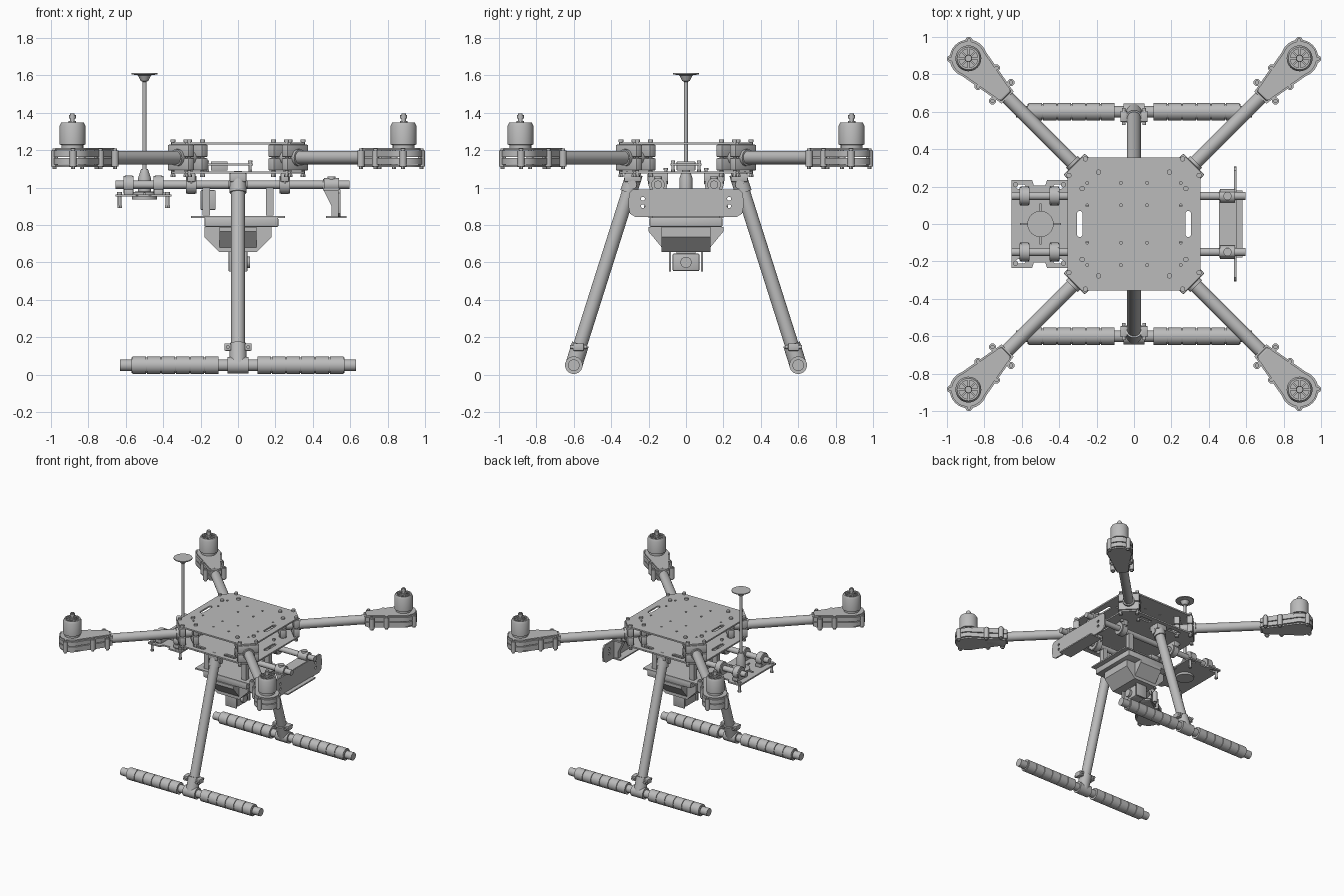
import bpy, bmesh
from math import pi, sin, cos, radians
from mathutils import Matrix, Vector

if "Cube" in bpy.data.objects:
    bpy.data.objects.remove(bpy.data.objects["Cube"])

grey = bpy.data.materials.new("plain grey")
grey.use_nodes = True
grey.diffuse_color = (.5, .5, .5, 1)
grey.node_tree.nodes["Principled BSDF"].inputs["Base Color"].default_value = grey.diffuse_color

WORLD = Matrix.Identity(4)
SIDES = (-1, 1)
CORNERS = [(sx, sy) for sx in SIDES for sy in SIDES]
# Profile planes: facing +x (drawn in y, z) and facing -y (drawn in x, z)
FACING_X = Matrix.Rotation(pi / 2, 4, 'Z') @ Matrix.Rotation(pi / 2, 4, 'X')
FACING_Y = Matrix.Rotation(pi / 2, 4, 'X')


def finish(name, bm, frame):
    bmesh.ops.transform(bm, matrix=frame, verts=bm.verts)
    bmesh.ops.recalc_face_normals(bm, faces=bm.faces)
    mesh = bpy.data.meshes.new(name)
    bm.to_mesh(mesh)
    bm.free()
    mesh.materials.append(grey)
    mesh.shade_smooth()
    mesh.set_sharp_from_angle(angle=radians(35))
    bpy.context.collection.objects.link(bpy.data.objects.new(name, mesh))


def box(name, center, size, frame=WORLD, bevel=0):
    bm = bmesh.new()
    bmesh.ops.create_cube(bm, size=1)
    for vert in bm.verts:
        vert.co = Vector(center) + vert.co * Vector(size)
    if bevel:
        bmesh.ops.bevel(bm, geom=bm.edges[:], offset=bevel, segments=2, affect='EDGES', profile=.5)
    finish(name, bm, frame)


def rod(name, start, end, radius, frame=WORLD, sides=24):
    start, end = Vector(start), Vector(end)
    axis = end - start
    bm = bmesh.new()
    bmesh.ops.create_cone(bm, cap_ends=True, segments=sides, radius1=radius, radius2=radius, depth=axis.length)
    turn = axis.to_track_quat('Z', 'Y').to_matrix().to_4x4()
    finish(name, bm, frame @ Matrix.Translation((start + end) / 2) @ turn)


def bolt(name, x, y, bottom, top, radius, frame=WORLD):
    """Upright bolt with a wider head and nut."""
    cap = radius * 1.4
    rod(name, (x, y, bottom), (x, y, top), radius, frame, sides=12)
    rod(name + "_head", (x, y, top - cap), (x, y, top), cap, frame, sides=12)
    rod(name + "_nut", (x, y, bottom), (x, y, bottom + cap), cap, frame, sides=6)


def lathe(name, profile, frame):
    bm = bmesh.new()
    verts = [bm.verts.new((radius, 0, z)) for radius, z in profile]
    edges = [bm.edges.new(pair) for pair in zip(verts, verts[1:])]
    bmesh.ops.spin(bm, geom=verts + edges, axis=(0, 0, 1), cent=(0, 0, 0), angle=2 * pi, steps=32)
    bmesh.ops.remove_doubles(bm, verts=bm.verts, dist=.0001)
    finish(name, bm, frame)


def plate(name, outline, low, thick, holes=(), frame=WORLD):
    bm = bmesh.new()
    edges = []
    for loop in (outline, *holes):
        verts = [bm.verts.new((x, y, low)) for x, y in loop]
        edges += [bm.edges.new((verts[i - 1], verts[i])) for i in range(len(verts))]
    bmesh.ops.triangle_fill(bm, edges=edges, use_beauty=True)
    grown = bmesh.ops.extrude_face_region(bm, geom=bm.faces[:])["geom"]
    bmesh.ops.translate(bm, vec=(0, 0, thick), verts=[g for g in grown if isinstance(g, bmesh.types.BMVert)])
    finish(name, bm, frame)


def arc(x, y, radius, sweep=pi, steps=10):
    """Points round a centre from -sweep to +sweep; a full circle by default."""
    angles = [sweep * (2 * i / steps - 1) for i in range(steps if sweep == pi else steps + 1)]
    return [(x + radius * cos(a), y + radius * sin(a)) for a in angles]


def chamfered(x, y, width, height, cut):
    w, h = width / 2, height / 2
    quarter = [(w, h - cut), (w - cut, h)]
    right = [(px, -py) for px, py in quarter[::-1]] + quarter
    return [(x + px, y + py) for px, py in right + [(-px, py) for px, py in right[::-1]]]


def slot(x, y, width, height):
    return chamfered(x, y, width, height, min(width, height) / 3)


def both_halves(half):
    return half + [(-u, v) for u, v in half[::-1]]


# Main deck plates
deck = chamfered(0, 0, .71, .71, .075)
deck_low, deck_high, deck_thick = 1.075, 1.23, .012
pinholes = [arc(sx * u, sy * v, .008) for sx, sy in CORNERS for u in (.07, .25) for v in (.1, .22)]
end_slots = [slot(s * .29, 0, .03, .14) for s in SIDES]
plate("top_deck", deck, deck_high, deck_thick, pinholes + end_slots)
plate("bottom_deck", deck, deck_low, deck_thick,
      end_slots + [slot(sx * .14, sy * .3, .11, .035) for sx, sy in CORNERS])

# Four arms with clamps, motor mounts and motors
arm_z, motor_at, mount_inner = 1.16, 1.252, .955
mount = [(mount_inner, -.045)] + arc(motor_at, 0, .1, radians(115), 20) + [(mount_inner, .045)]
mount_lip = [(x + (motor_at - x) * .07, y * .9) for x, y in mount]
bell = [(.05, 1.225), (.069, 1.23), (.069, 1.33), (.06, 1.348), (.05, 1.348), (.05, 1.325), (0, 1.325)]
for quarter in range(4):
    arm = Matrix.Rotation(pi / 4 + quarter * pi / 2, 4, 'Z')
    rod("arm_tube", (.29, 0, arm_z), (1.05, 0, arm_z), .036, arm)
    rod("arm_collar", (.44, 0, arm_z), (.47, 0, arm_z), .045, arm)
    for along in (.33, .43):
        for s in SIDES:
            box("arm_clamp_half", (along, 0, arm_z + s * .036), (.045, .16, .066), arm, bevel=.006)
            bolt("clamp_bolt", along, s * .062, 1.055, 1.257, .01, arm)

    for s in SIDES:
        plate("mount_shell", mount, arm_z - .017 + s * .02, .034, frame=arm)
        plate("mount_lip", mount_lip, arm_z - .005 + s * .045, .01, frame=arm)
        for along in (1, 1.11, motor_at + .066):
            rod("mount_boss", (along, s * .07, 1.112), (along, s * .07, 1.198), .019, arm)
            bolt("mount_bolt", along, s * .07, 1.1, 1.208, .008, arm)
    box("mount_sleeve", (1.045, 0, arm_z), (.16, .08, .1), arm, bevel=.012)

    motor = arm @ Matrix.Translation((motor_at, 0, 0))
    rod("motor_base", (0, 0, 1.2), (0, 0, 1.235), .058, motor)
    lathe("motor_bell", bell, motor)
    rod("motor_hub", (0, 0, 1.32), (0, 0, 1.355), .02, motor)
    rod("motor_shaft", (0, 0, 1.35), (0, 0, 1.395), .012, motor)
    rod("shaft_collar", (0, 0, 1.37), (0, 0, 1.388), .018, motor)
    for i in range(8):
        box("motor_spoke", (.036, 0, 1.335), (.045, .01, .02), motor @ Matrix.Rotation(i * pi / 4, 4, 'Z'))

# Landing gear on both sides
rail_z, foot_z, foot_y = 1.015, .05, .6
pad_count, pad_start, pad_step = 6, .105, .0775
for s in SIDES:
    hip, foot = Vector((0, s * .275, deck_low)), Vector((0, s * foot_y, foot_z))
    rod("leg_tube", hip, foot, .037)
    rod("leg_socket", foot, foot.lerp(hip, .11), .046)
    rod("leg_top_sleeve", hip.lerp(foot, .1), hip, .045)
    rod("leg_pivot", (-.05, s * .285, rail_z), (.05, s * .285, rail_z), .022)
    box("leg_bracket", (0, s * .285, 1.053), (.09, .09, .045), bevel=.006)
    rod("foot_tube", (-.63, s * foot_y, foot_z), (.63, s * foot_y, foot_z), .031)
    rod("foot_tee", (-.055, s * foot_y, foot_z), (.055, s * foot_y, foot_z), .045)
    for side in SIDES:
        lug = Vector((side * .055, s * .575, .147))
        reach = Vector((0, .045, 0))
        box("socket_lug", lug, (.036, .06, .04), bevel=.006)
        rod("lug_bolt", lug - reach, lug + reach, .01)
        for i in range(pad_count):
            inner = pad_start + i * pad_step
            outer = inner + pad_step
            rod("grip_core", (side * inner, s * foot_y, foot_z), (side * outer, s * foot_y, foot_z), .041)
            rod("foot_grip", (side * inner, s * foot_y, foot_z), (side * (outer - .005), s * foot_y, foot_z), .047)

# Payload rails with hangers under the deck and clamps on the tray
rail_y, tray_x, tray_z = .15, -.505, .958
for s in SIDES:
    y = s * rail_y
    rod("payload_rail", (-.655, y, rail_z), (.595, y, rail_z), .022)
    for side in SIDES:
        under_deck, on_tray = side * .25, tray_x + side * .08
        for x in (under_deck, on_tray):
            rod("rail_hanger", (x - .027, y, rail_z), (x + .027, y, rail_z), .046)
            rod("hanger_rim", (x - .02, y, rail_z), (x + .02, y, rail_z), .05)
        box("hanger_foot", (under_deck, y, 1.053), (.045, .11, .045), bevel=.005)
        for offset in SIDES:
            bolt("hanger_bolt", under_deck, y + offset * .042, 1.02, 1.105, .008)
        box("tray_clamp_foot", (on_tray, y, tray_z + .018), (.05, .1, .028), bevel=.004)
        bolt("tray_post", tray_x + side * .128, s * .21, .89, .975, .01)

# Tray with its mast
tray_half = [(.07 * n, .235 if n % 3 else .205) for n in (-.5, .5)]
tray_half = [(-.15, .235), (-.04, .235), (-.03, .205), (.03, .205), (.04, .235), (.15, .235)]
tray = [(tray_x + x, y) for x, y in tray_half]
plate("mast_tray", tray + [(x, -y) for x, y in tray[::-1]], tray_z - .006, .012,
      [slot(tray_x + sx * .1, sy * .2, .05, .025) for sx, sy in CORNERS])
mast = Matrix.Translation((-.5, 0, 0))
lathe("mast_base", [(0, .935), (.068, .935), (.068, .975), (.035, .98), (.035, 1.05), (.018, 1.1), (0, 1.1)], mast)
rod("mast_pole", (0, 0, 1.1), (0, 0, 1.6), .011, mast)
lathe("mast_disc", [(.01, 1.565), (.02, 1.57), (.035, 1.6), (.07, 1.605), (.07, 1.612), (0, 1.612)], mast)
for i in range(4):
    box("mast_foot_rib", (.08, 0, tray_z + .01), (.06, .01, .01), mast @ Matrix.Rotation(i * pi / 2, 4, 'Z'))

# Sensor bracket on the other end of the rails
sensor_half = [(.27, .842), (.3, .86), (.308, .9), (.305, .97), (.285, .99), (.14, .99)]
plate("sensor_plate", both_halves(sensor_half), .535, .012,
      [arc(s * .23, z, .011) for s in SIDES for z in (.9, .94)], FACING_X)
box("sensor_shelf", (.525, 0, .843), (.11, .36, .01))
box("sensor_cross_strip", (.5, 0, .99), (.09, .36, .01))
web = [(.455, 1.045), (.455, .99), (.5, .9), (.5, .845), (.54, .845), (.54, 1.045)]
for s in SIDES:
    y = s * rail_y
    plate("sensor_web", web, y - .02, .04, frame=FACING_Y)
    rod("sensor_clamp", (.46, y, rail_z), (.54, y, rail_z), .036)
    rod("sensor_bolt", (.5, y, 1.04), (.5, y, 1.06), .022)

# Hanging payload with camera
box("payload_plate", (0, 0, .843), (.5, .4, .011))
box("payload_tray", (.018, 0, .814), (.395, .39, .048), bevel=.006)
for sx, sy in CORNERS:
    box("payload_strut", (sx * .17, sy * rail_y, .925), (.04, .04, .15))
gusset = [(.13, .79), (.2, .79), (.2, .765), (.13, .68)]
for s in SIDES:
    plate("payload_gusset", [(s * y, z) for y, z in gusset], -.1, .2, frame=FACING_X)
    box("camera_cheek", (0, s * .085, .62), (.1, .012, .14), bevel=.004)
plate("payload_body", both_halves([(.1, .655), (.18, .735), (.18, .79)]), -.13, .26, frame=FACING_Y)
box("side_box", (-.16, 0, .933), (.08, .12, .105), bevel=.005)
box("camera_neck", (0, 0, .64), (.07, .1, .04))
box("camera_body", (0, 0, .6), (.09, .145, .095), bevel=.01)
rod("camera_lens", (.04, 0, .6), (.065, 0, .6), .03)

# Controller board between the decks
box("controller_board", (-.05, 0, 1.123), (.26, .165, .01))
box("controller_box", (-.1, 0, 1.115), (.09, .1, .05), bevel=.005)
for sx, sy in CORNERS:
    bolt("board_post", sx * .115 - .05, sy * .07, 1.085, 1.145, .008)
